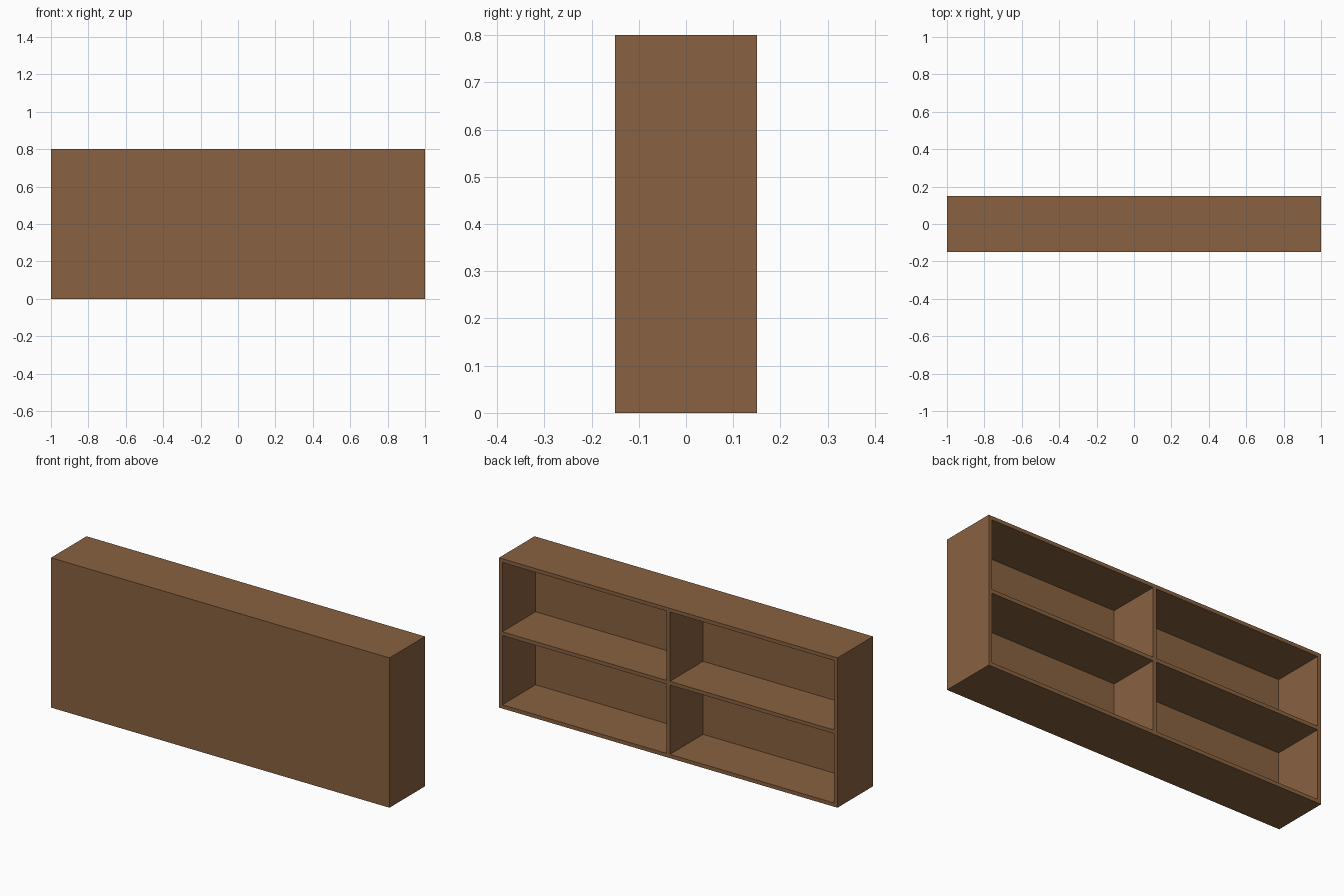
import bpy

if "Cube" in bpy.data.objects:
    bpy.data.objects.remove(bpy.data.objects["Cube"])

W, D, H, T = 2.0, 0.30, 0.80, 0.02   # overall size and board thickness

wood = bpy.data.materials.new("brown_wood")
wood.diffuse_color = (0.25, 0.12, 0.053, 1)
wood.use_nodes = True
wood.node_tree.nodes["Principled BSDF"].inputs["Base Color"].default_value = wood.diffuse_color


def board(name, size, loc):
    bpy.ops.mesh.primitive_cube_add(size=1, location=loc)
    ob = bpy.context.object
    ob.name = name
    ob.scale = size
    bpy.ops.object.transform_apply(location=False, rotation=False, scale=True)
    ob.data.materials.append(wood)
    return ob


inner_d = D - T          # depth of the compartments
inner_y = T / 2          # they open toward +y
inner_w = W - 2 * T

# closed panel on the -y side
board("back_panel", (W, T, H), (0, -D / 2 + T / 2, H / 2))

# outer frame
for side, s in (("left", -1), ("right", 1)):
    board(side + "_side", (T, inner_d, H), (s * (W - T) / 2, inner_y, H / 2))
board("bottom_board", (inner_w, inner_d, T), (0, inner_y, T / 2))
board("top_board", (inner_w, inner_d, T), (0, inner_y, H - T / 2))

# centre divider and one shelf on each side of it
board("centre_divider", (T, inner_d, H - 2 * T), (0, inner_y, H / 2))
shelf_w = (inner_w - T) / 2
for side, s in (("left", -1), ("right", 1)):
    board(side + "_shelf", (shelf_w, inner_d, T),
          (s * (T + shelf_w) / 2, inner_y, H / 2))
